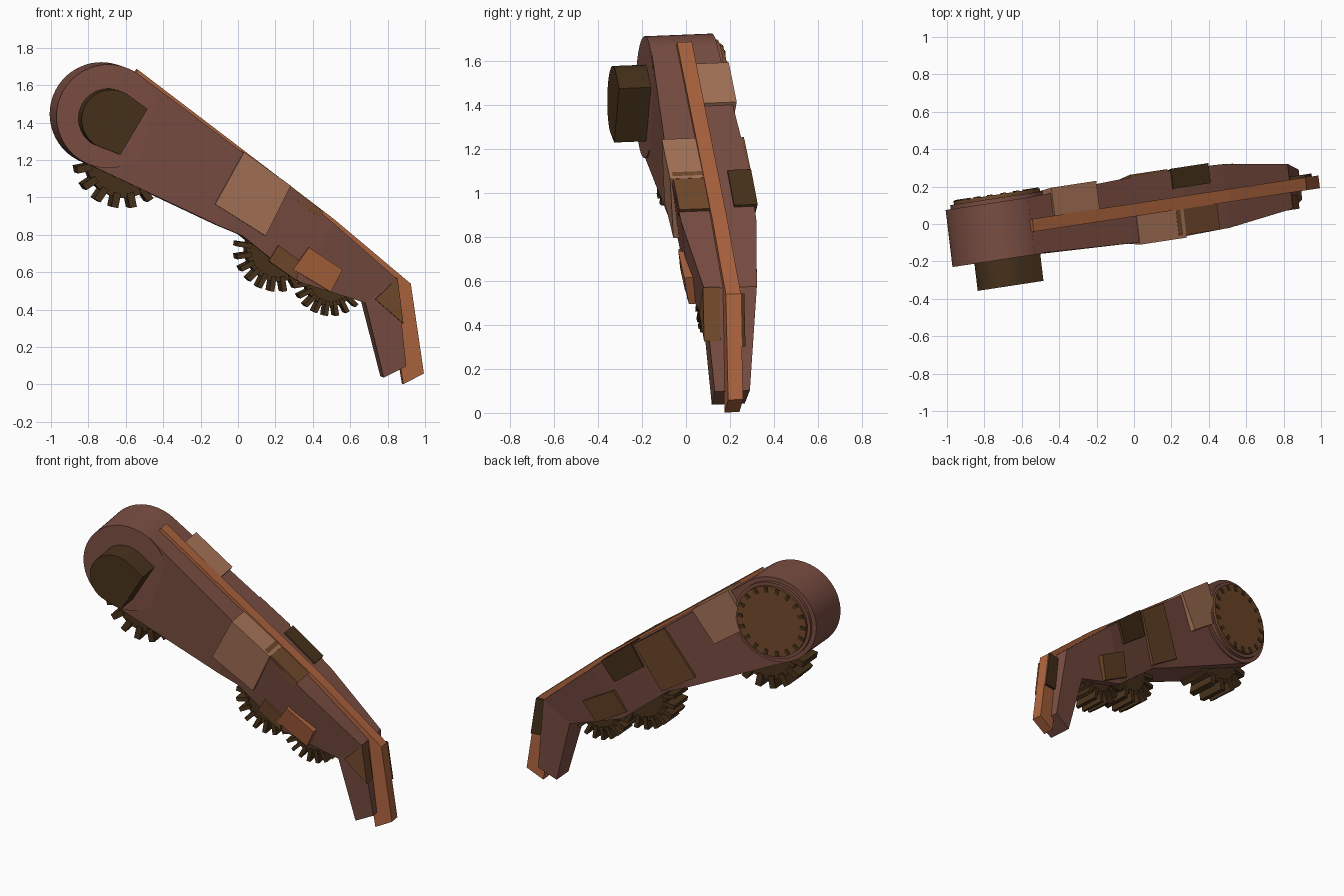
import bpy, bmesh, math
from mathutils import Matrix

if "Cube" in bpy.data.objects:
    bpy.data.objects.remove(bpy.data.objects["Cube"])


def mat(name, r, g, b):
    m = bpy.data.materials.new(name)
    m.diffuse_color = (r, g, b, 1)
    m.use_nodes = True
    m.node_tree.nodes["Principled BSDF"].inputs["Base Color"].default_value = m.diffuse_color
    return m


BODY = mat("red_brown", 0.20, 0.078, 0.056)
RIDGE = mat("orange", 0.42, 0.127, 0.048)
TAN = mat("tan", 0.40, 0.18, 0.10)
DARK = mat("dark_olive", 0.065, 0.032, 0.011)
BROWN = mat("brown", 0.17, 0.07, 0.025)

# The arm is drawn in its own plane (u along, v across, w up), then swung a little
POSE = Matrix(((1, -0.12, 0, 0), (0.152, 1, 0, 0.075), (0, 0.04, 1, 0), (0, 0, 0, 1)))


def finish(name, bm, material, smooth=False):
    bmesh.ops.recalc_face_normals(bm, faces=bm.faces)
    bm.transform(POSE)
    me = bpy.data.meshes.new(name)
    bm.to_mesh(me)
    bm.free()
    me.materials.append(material)
    ob = bpy.data.objects.new(name, me)
    bpy.context.collection.objects.link(ob)
    if smooth:
        bpy.ops.object.select_all(action='DESELECT')
        bpy.context.view_layer.objects.active = ob
        ob.select_set(True)
        bpy.ops.object.shade_smooth_by_angle(angle=math.radians(30))
    return ob


def add_prism(bm, pts, v0, v1):
    a = [bm.verts.new((u, v0, w)) for u, w in pts]
    b = [bm.verts.new((u, v1, w)) for u, w in pts]
    bm.faces.new(a)
    bm.faces.new(b[::-1])
    n = len(pts)
    for i in range(n):
        j = (i + 1) % n
        bm.faces.new((a[i], b[i], b[j], a[j]))


def prism(name, pts, v0, v1, material, smooth=False):
    bm = bmesh.new()
    add_prism(bm, pts, v0, v1)
    return finish(name, bm, material, smooth)


def strip(name, stations, material):
    """Loft of four-sided sections: (top, bottom, v range at top, v range at bottom)."""
    bm = bmesh.new()
    rings = []
    for t, b, vt, vb in stations:
        rings.append([bm.verts.new(p) for p in (
            (t[0], vt[0], t[1]), (t[0], vt[1], t[1]), (b[0], vb[1], b[1]), (b[0], vb[0], b[1]))])
    for r, s in zip(rings, rings[1:]):
        for i in range(4):
            j = (i + 1) % 4
            bm.faces.new((r[i], r[j], s[j], s[i]))
    bm.faces.new(rings[0])
    bm.faces.new(rings[-1][::-1])
    return finish(name, bm, material)


def arc(cx, cz, r, a0, a1, n):
    return [(cx + r * math.cos(math.radians(a0 + (a1 - a0) * i / n)),
             cz + r * math.sin(math.radians(a0 + (a1 - a0) * i / n))) for i in range(n + 1)]


def circle(cx, cz, r, n=48):
    return arc(cx, cz, r, 0, 360, n)[:-1]


def tooth(cx, cz, ang, r0, r1, half):
    c, s = math.cos(ang), math.sin(ang)
    return [(cx + r * c - t * s, cz + r * s + t * c)
            for r, t in ((r0, -half), (r1, -half), (r1, half), (r0, half))]


def gear(name, cx, cz, r, teeth, v):
    bm = bmesh.new()
    add_prism(bm, circle(cx, cz, r - 0.055, 40), -v * 0.85, v * 0.85)
    for i in range(teeth):
        add_prism(bm, tooth(cx, cz, 2 * math.pi * (i + 0.5) / teeth, r - 0.08, r, 0.3 * r / teeth * 4), -v, v)
    finish(name, bm, DARK)


# Tapered arm and bent finger
body = [((-0.55, 1.665), (-0.83, 1.19), 0.15, 0.145),
        ((0.02, 1.235), (-0.11, 0.85), 0.175, 0.12),
        ((0.27, 1.05), (0.01, 0.80), 0.178, 0.115),
        ((0.49, 0.87), (0.32, 0.55), 0.17, 0.11),
        ((0.835, 0.57), (0.67, 0.44), 0.12, 0.10),
        ((0.89, 0.10), (0.77, 0.04), 0.08, 0.075)]
strip("arm_body", [(t, b, (-ht, ht), (-hb, hb)) for t, b, ht, hb in body], BODY)

# Shoulder drum
CX, CZ = -0.712, 1.44
prism("shoulder_drum", circle(CX, CZ, 0.277, 64), -0.155, 0.15, BODY, True)
prism("shoulder_rim", circle(CX, CZ, 0.25, 64), 0.14, 0.172, BODY, True)

# Ridge rail along the spine
R = (-0.034, 0.034)
strip("spine_ridge", [(t, b, R, R) for t, b in (
    ((-0.54, 1.685), (-0.60, 1.60)), ((0.51, 0.885), (0.45, 0.80)),
    ((0.92, 0.54), (0.80, 0.50)), ((0.99, 0.06), (0.88, 0.003)))], RIDGE)

# Front knob: half round with a squared end
prism("front_knob", arc(CX, CZ - 0.012, 0.16, 59, 239, 20) + [(-0.665, 1.24), (-0.52, 1.485)],
      -0.30, -0.14, DARK, True)

# Rear disc with dark notches round its edge
prism("rear_disc", circle(CX, CZ, 0.23, 64), 0.15, 0.19, BROWN, True)
bm = bmesh.new()
for i in range(18):
    add_prism(bm, tooth(CX, CZ, 2 * math.pi * i / 18, 0.19, 0.225, 0.012), 0.16, 0.195)
finish("disc_notches", bm, DARK)

# Gears under the arm
gear("shoulder_gear", -0.62, 1.20, 0.255, 16, 0.09)
gear("elbow_gear", 0.205, 0.72, 0.222, 20, 0.085)
gear("wrist_gear", 0.49, 0.56, 0.192, 20, 0.08)


def panel(name, t0, t1, b1, b0, v_in, v_top, v_bot, material):
    strip(name, [(t0, b0, (v_in, v_top), (v_in, v_bot)),
                 (t1, b1, (v_in, v_top), (v_in, v_bot))], material)


# Front panels
panel("front_tan_panel", (0.01, 1.25), (0.26, 1.07), (0.13, 0.80), (-0.14, 0.97), -0.03, -0.187, -0.152, TAN)
panel("front_top_panel", (0.22, 1.10), (0.44, 0.93), (0.41, 0.90), (0.19, 1.07), -0.03, -0.172, -0.172, BROWN)
panel("front_orange_panel", (0.36, 0.74), (0.54, 0.62), (0.48, 0.50), (0.28, 0.62), -0.05, -0.165, -0.135, RIDGE)
panel("front_lower_panel", (0.20, 0.75), (0.31, 0.67), (0.30, 0.56), (0.15, 0.665), -0.05, -0.14, -0.125, BROWN)
prism("front_corner_plate", [(0.838, 0.575), (0.72, 0.46), (0.87, 0.33)], -0.125, -0.05, BROWN)

# Rear panels
panel("rear_tan_panel", (-0.42, 1.585), (-0.18, 1.405), (-0.32, 1.20), (-0.55, 1.36), 0.03, 0.183, 0.165, TAN)
panel("rear_brown_panel", (0.0, 1.245), (0.20, 1.10), (0.04, 0.80), (-0.18, 0.94), 0.04, 0.188, 0.138, BROWN)
panel("rear_dark_panel", (0.22, 1.10), (0.42, 0.94), (0.34, 0.81), (0.15, 0.95), 0.08, 0.187, 0.165, DARK)
panel("rear_lower_panel", (0.35, 0.75), (0.55, 0.64), (0.48, 0.50), (0.28, 0.61), 0.05, 0.165, 0.128, BROWN)
prism("rear_finger_plate", [(0.92, 0.54), (0.955, 0.30), (0.86, 0.30), (0.83, 0.53)], 0.025, 0.05, DARK)
